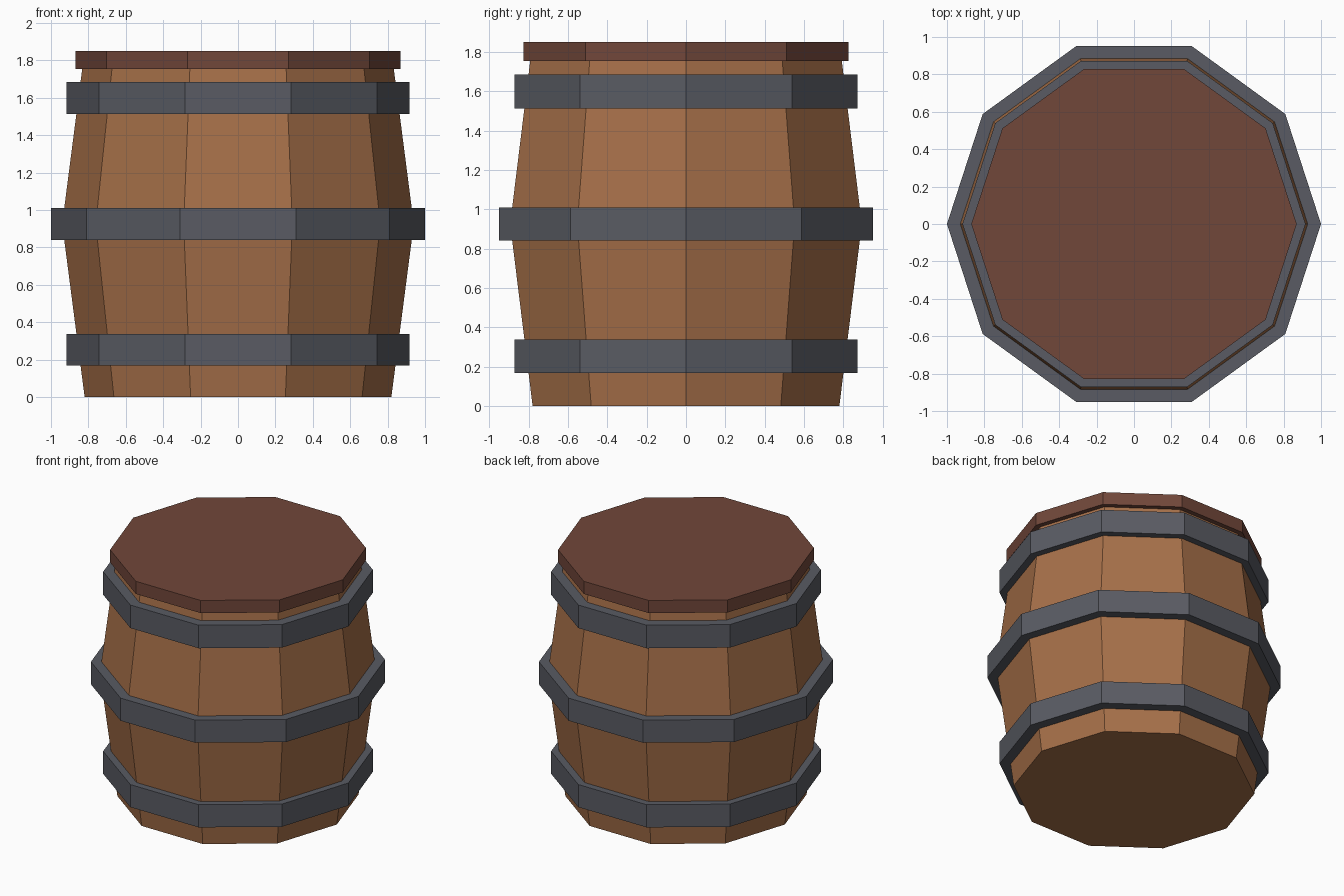
import bpy
import bmesh
from math import cos, sin, tau

SIDES = 10

if "Cube" in bpy.data.objects:
    bpy.data.objects.remove(bpy.data.objects["Cube"])


def material(name, color):
    mat = bpy.data.materials.new(name)
    mat.use_nodes = True
    mat.diffuse_color = (*color, 1)
    bsdf = next(n for n in mat.node_tree.nodes if n.type == "BSDF_PRINCIPLED")
    bsdf.inputs["Base Color"].default_value = (*color, 1)
    return mat


def lathe(name, profile, mat, closed=False):
    """Turn (radius, height) points, listed upward on the outside, into a ten-sided part."""
    bm = bmesh.new()
    rings = [[bm.verts.new((r * cos(tau * i / SIDES), r * sin(tau * i / SIDES), z))
              for i in range(SIDES)] for r, z in profile]
    pairs = list(zip(rings, rings[1:]))
    if closed:
        pairs.append((rings[-1], rings[0]))
    else:
        bm.faces.new(rings[0][::-1])
        bm.faces.new(rings[-1])
    for low, high in pairs:
        for i in range(SIDES):
            j = (i + 1) % SIDES
            bm.faces.new((low[i], low[j], high[j], high[i]))
    bmesh.ops.recalc_face_normals(bm, faces=bm.faces)
    mesh = bpy.data.meshes.new(name)
    bm.to_mesh(mesh)
    bm.free()
    mesh.materials.append(mat)
    obj = bpy.data.objects.new(name, mesh)
    bpy.context.collection.objects.link(obj)


wood = material("oak wood", (0.38, 0.16, 0.066))
dark_wood = material("dark red wood", (0.165, 0.063, 0.042))
iron = material("grey iron", (0.1, 0.105, 0.125))

# Bulging staves and the overhanging lid
lathe("barrel_body", [(0.82, 0), (0.94, 0.925), (0.827, 1.8)], wood)
lathe("lid", [(0.87, 1.755), (0.87, 1.85)], dark_wood)

# Iron hoops, their inner faces sunk into the staves
for name, radius, low, high in (("lower_hoop", 0.917, 0.168, 0.338),
                                ("middle_hoop", 1.0, 0.84, 1.01),
                                ("upper_hoop", 0.917, 1.512, 1.685)):
    inner = radius - 0.12
    lathe(name, [(inner, low), (radius, low), (radius, high), (inner, high)], iron, closed=True)
